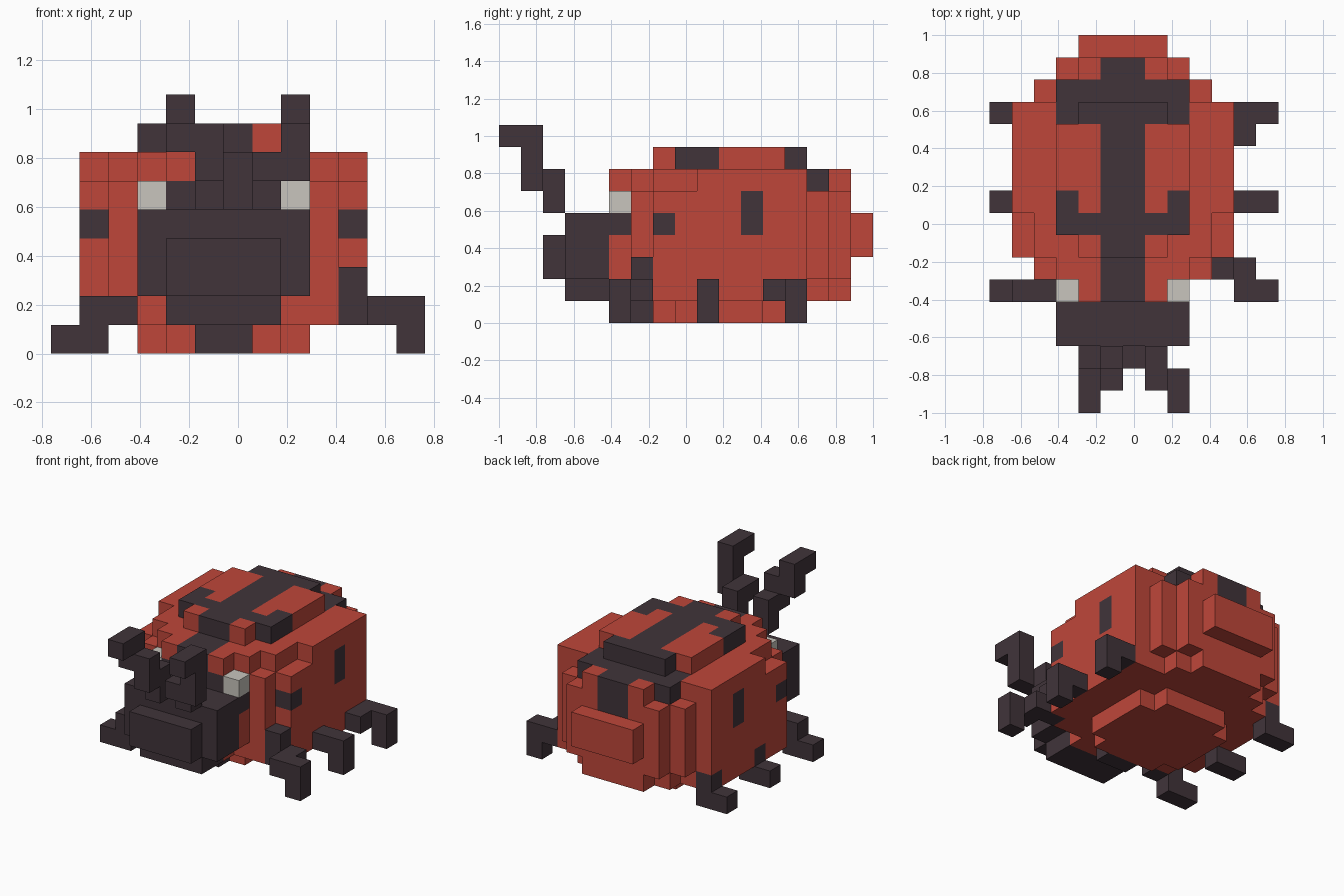
import bpy, bmesh
from mathutils import Vector

cube = bpy.data.objects.get("Cube")
if cube:
    bpy.data.objects.remove(cube, do_unlink=True)

UNIT = 2 / 17                       # edge of one block
ORIGIN = Vector((-6.5, -8.5, 0))    # block grid corner


def material(name, rgb):
    m = bpy.data.materials.new(name)
    m.use_nodes = True
    m.diffuse_color = (*rgb, 1)
    m.node_tree.nodes["Principled BSDF"].inputs["Base Color"].default_value = (*rgb, 1)
    return m


MATS = [material("shell red", (0.52, 0.062, 0.042)),
        material("dark brown", (0.052, 0.034, 0.042)),
        material("eye white", (0.58, 0.56, 0.51))]
RED, DARK, WHITE = range(3)

cells = {}                          # block position -> (part, colour)


def fill(part, colour, x, y, z):
    """Fill a box of blocks; each range is (first, end)."""
    for i in range(*x):
        for j in range(*y):
            for k in range(*z):
                cells[i, j, k] = (part, colour)


def both(part, colour, x, y, z):
    """Fill a box and its mirror image about the body's middle."""
    fill(part, colour, x, y, z)
    fill(part, colour, (12 - x[1], 12 - x[0]), y, z)


def path(part, *blocks):
    for b in blocks:
        cells[b] = (part, DARK)


# Rounded shell: half width, length range and height range of each slab
for half, y, z in [
        (5, (7, 14), (1, 6)), (5, (9, 14), (6, 7)), (4, (7, 9), (6, 7)),
        (4, (6, 7), (1, 6)), (3, (6, 7), (6, 7)),
        (3, (5, 6), (2, 6)), (2, (5, 6), (6, 7)), (2, (5, 6), (1, 2)),
        (4, (14, 15), (2, 6)), (3, (14, 15), (6, 7)), (3, (14, 15), (1, 2)),
        (3, (15, 16), (2, 6)), (2, (15, 16), (6, 7)), (2, (15, 16), (1, 2)),
        (2, (7, 8), (7, 8)), (3, (8, 13), (7, 8)), (2, (13, 14), (7, 8)),
        (2, (7, 8), (0, 1)), (3, (8, 12), (0, 1)), (2, (12, 13), (0, 1))]:
    fill("shell", RED, (6 - half, 6 + half), y, z)
fill("tail", RED, (4, 8), (16, 17), (3, 5))

# Dark shell markings: centre stripe, cross bars and side spots
fill("shell", DARK, (5, 7), (7, 14), (7, 8))
fill("shell", DARK, (5, 7), (5, 7), (6, 7))
fill("shell", DARK, (5, 7), (15, 16), (5, 7))
fill("shell", DARK, (5, 7), (6, 7), (0, 1))
fill("shell", DARK, (4, 8), (13, 14), (7, 8))
fill("shell", DARK, (3, 9), (13, 15), (6, 7))
both("shell", DARK, (3, 4), (8, 10), (7, 8))
both("shell", DARK, (4, 5), (8, 9), (7, 8))
both("shell", DARK, (1, 2), (7, 8), (4, 5))
both("shell", DARK, (1, 2), (11, 12), (4, 6))

# Head, muzzle and eyes
fill("head", DARK, (3, 9), (3, 5), (2, 5))
fill("head", DARK, (3, 9), (5, 6), (4, 5))
fill("head", DARK, (4, 8), (5, 6), (5, 6))
fill("head", DARK, (4, 8), (3, 5), (1, 2))
fill("muzzle", DARK, (4, 8), (2, 3), (2, 4))
both("eyes", WHITE, (3, 4), (5, 6), (5, 6))

# Antennae
path("right_antenna", (5, 2, 5), (5, 2, 6), (5, 1, 6), (5, 1, 7),
     (4, 1, 7), (4, 1, 8), (4, 0, 8))
path("left_antenna", (7, 2, 5), (7, 2, 6), (7, 1, 6), (8, 1, 6),
     (8, 1, 7), (8, 1, 8), (8, 0, 8))

# Legs
path("left_front_leg", (10, 6, 2), (10, 6, 1), (11, 6, 1), (11, 5, 1),
     (12, 5, 1), (12, 5, 0))
path("left_middle_leg", (11, 9, 1), (12, 9, 1), (12, 9, 0))
path("left_rear_leg", (11, 12, 1), (11, 13, 1), (12, 13, 1), (12, 13, 0))
path("right_front_leg", (2, 5, 1), (1, 5, 1), (1, 5, 0), (0, 5, 0))
path("right_middle_leg", (1, 9, 1), (1, 9, 0), (0, 9, 0))
path("right_rear_leg", (1, 13, 1), (1, 13, 0), (0, 13, 0))


def build(part):
    """Make one object from the exposed block faces of a part."""
    bm = bmesh.new()
    for pos, (owner, colour) in cells.items():
        if owner != part:
            continue
        centre = Vector(pos) + Vector((.5, .5, .5))
        for axis in range(3):
            for sign in (-1, 1):
                n = Vector((0, 0, 0))
                n[axis] = sign
                if tuple(int(c) for c in Vector(pos) + n) in cells:
                    continue
                u = Vector((0, 0, 0))
                u[(axis + 1) % 3] = .5
                v = n.cross(u)
                corners = [centre + n / 2 + d for d in (u + v, v - u, -u - v, u - v)]
                face = bm.faces.new([bm.verts.new((c + ORIGIN) * UNIT) for c in corners])
                face.material_index = colour
    bmesh.ops.remove_doubles(bm, verts=bm.verts, dist=UNIT / 100)
    bmesh.ops.dissolve_limit(bm, angle_limit=0.01, verts=bm.verts,
                             edges=bm.edges, delimit={'MATERIAL'})
    mesh = bpy.data.meshes.new(part)
    bm.to_mesh(mesh)
    bm.free()
    for m in MATS:
        mesh.materials.append(m)
    bpy.context.collection.objects.link(bpy.data.objects.new(part, mesh))


for part in dict.fromkeys(owner for owner, _ in cells.values()):
    build(part)
